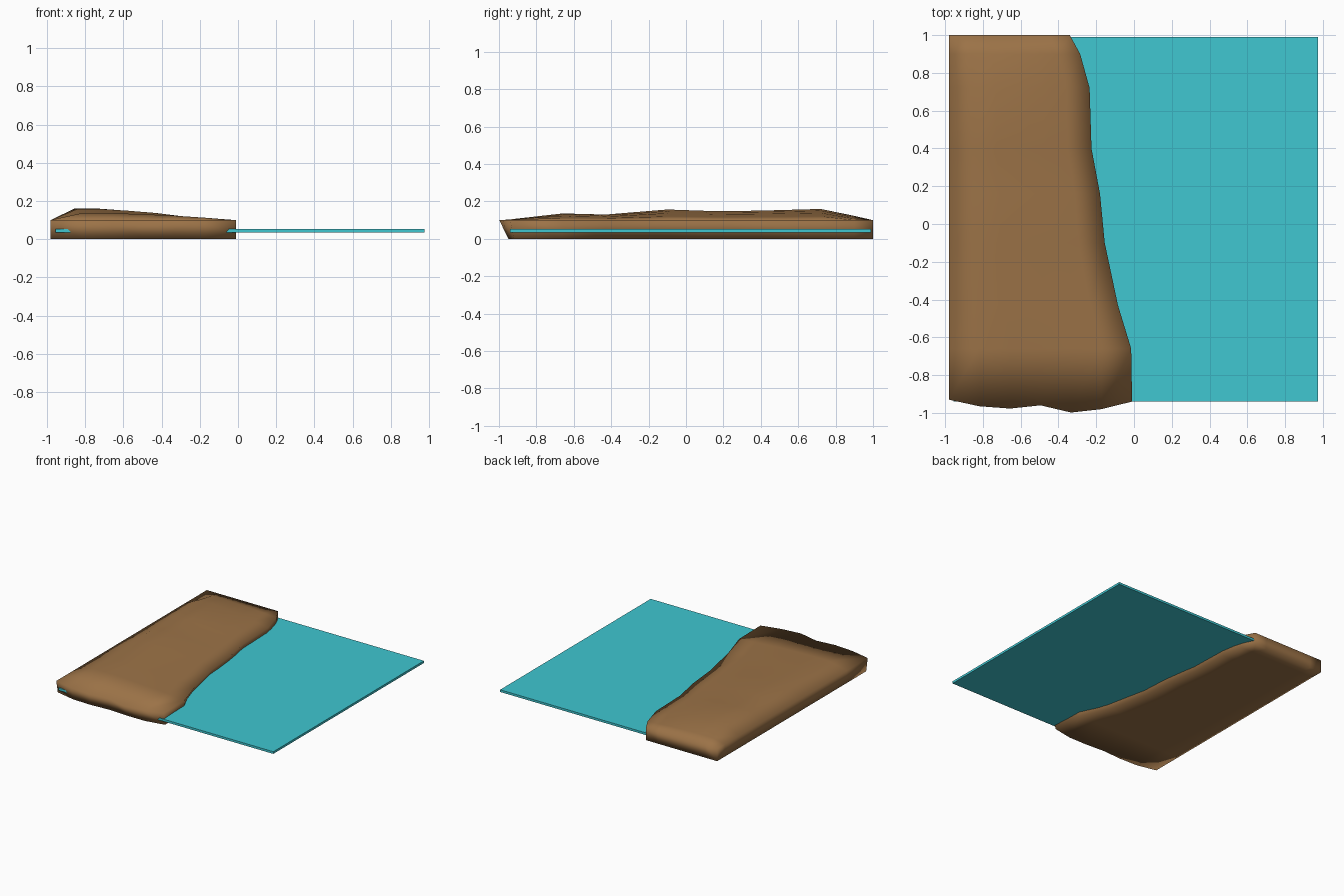
import bpy, bmesh

if "Cube" in bpy.data.objects:
    bpy.data.objects.remove(bpy.data.objects["Cube"])


def material(name, rgb):
    m = bpy.data.materials.new(name)
    m.diffuse_color = (*rgb, 1)
    m.use_nodes = True
    m.node_tree.nodes["Principled BSDF"].inputs["Base Color"].default_value = m.diffuse_color
    return m


def make_object(name, bm, mat, smooth):
    bmesh.ops.recalc_face_normals(bm, faces=bm.faces[:])
    me = bpy.data.meshes.new(name)
    bm.to_mesh(me)
    bm.free()
    me.materials.append(mat)
    for p in me.polygons:
        p.use_smooth = smooth
    ob = bpy.data.objects.new(name, me)
    bpy.context.collection.objects.link(ob)
    return ob


earth = material("earth brown", (0.33, 0.17, 0.063))
water = material("water cyan", (0.05, 0.57, 0.64))

# Water slab, running under the bank
bm = bmesh.new()
bmesh.ops.create_cube(bm, size=1)
for v in bm.verts:
    v.co.x = 0.975 if v.co.x > 0 else -0.955
    v.co.y = 0.99 if v.co.y > 0 else -0.94
    v.co.z = 0.053 if v.co.z > 0 else 0.035
make_object("water", bm, water, False)

# Earth bank: shoreline (y, x, mound height, undercut) from front to back
ROWS = [(-0.94, -0.01, 0, 0), (-0.66, -0.015, 0.6, 0.01), (-0.43, -0.085, 0.5, 0.05),
        (-0.10, -0.155, 0.95, 0.05), (0.16, -0.18, 0.8, 0.04), (0.40, -0.225, 0.85, 0.03),
        (0.72, -0.235, 1, 0.03), (0.90, -0.285, 0.38, 0.01), (1.0, -0.34, 0, 0)]
FRONT_Y = [-0.93, -0.965, -0.977, -0.96, -0.998, -0.98, -0.94]
PROFILE = [0, 1, 1, 0.85, 0.65, 0.35, 0]       # mound section, left to shore
LEFT, N = -0.98, 6

bm = bmesh.new()
top, bottom = [], []
for r, (y, shore, mound, undercut) in enumerate(ROWS):
    t_row, b_row = [], []
    for c in range(N + 1):
        u = c / N
        yy = FRONT_Y[c] if r == 0 else y
        x = LEFT + (shore - LEFT) * u
        t_row.append(bm.verts.new((x, yy, 0.1 + 0.06 * mound * PROFILE[c])))
        by = max(yy + 0.02, -0.95) if r == 0 else yy
        b_row.append(bm.verts.new((x - undercut * u, by, 0)))
    top.append(t_row)
    bottom.append(b_row)

# Top and underside
for grid in (top, bottom):
    for a, b in zip(grid, grid[1:]):
        for c in range(N):
            bm.faces.new((a[c], a[c + 1], b[c + 1], b[c]))


# Walls around the rim
def rim(g):
    return (g[0] + [row[-1] for row in g[1:]] + g[-1][-2::-1]
            + [row[0] for row in g[-2:0:-1]])


t, b = rim(top), rim(bottom)
for i in range(len(t)):
    j = (i + 1) % len(t)
    bm.faces.new((t[i], t[j], b[j], b[i]))
make_object("earth_bank", bm, earth, True)
